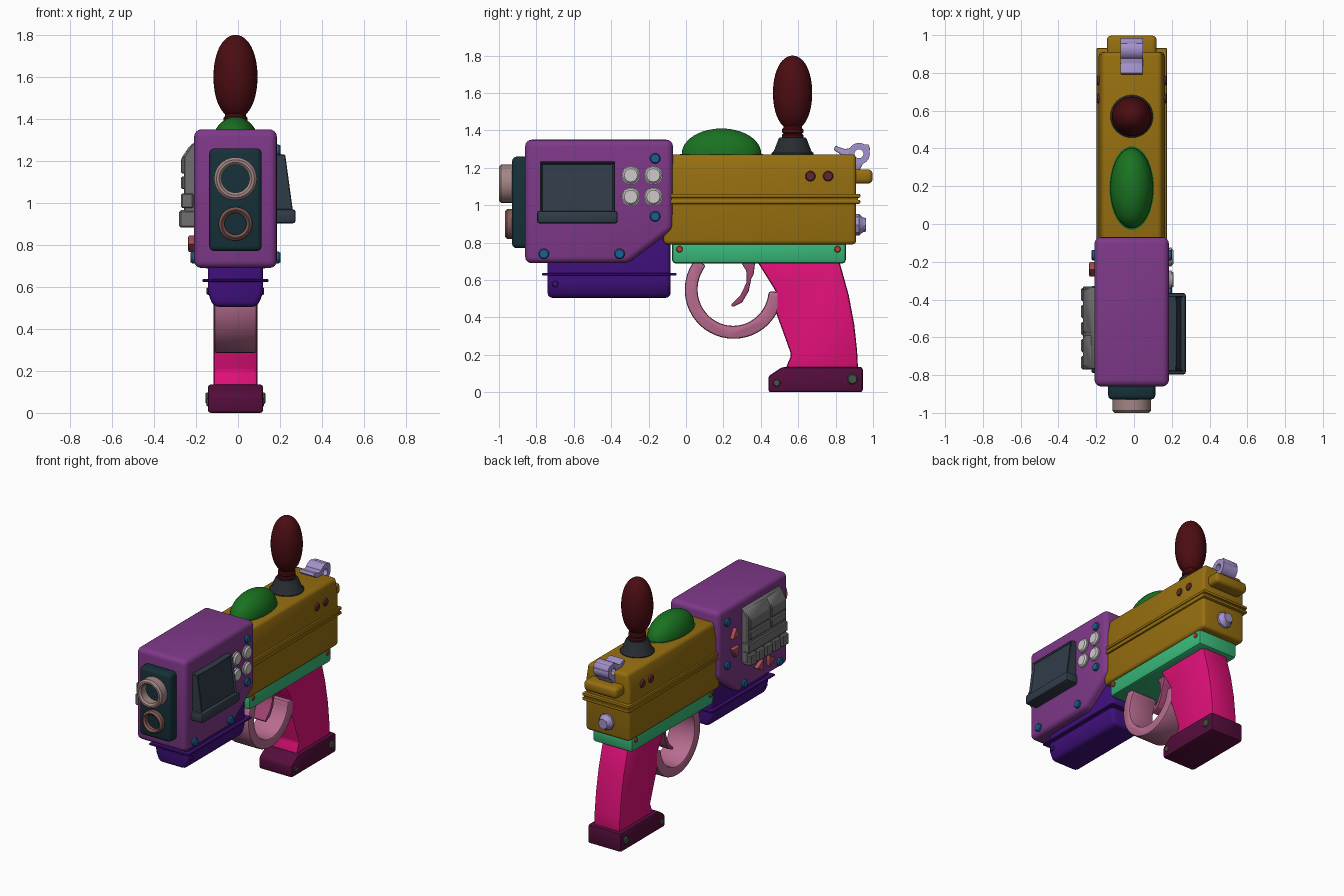
import bpy, bmesh, math
from mathutils import Vector

if "Cube" in bpy.data.objects:
    bpy.data.objects.remove(bpy.data.objects["Cube"])

CX = -0.012  # centre line of the body
COL = dict(purple=(.21, .04, .25), teal=(.008, .03, .04), rose=(.36, .24, .23), copper=(.22, .1, .09),
           slate=(.03, .045, .065), white=(.62, .58, .6), blue=(.01, .12, .3), red=(.4, .08, .1),
           indigo=(.05, .005, .2), gold=(.31, .16, .005), green=(.01, .17, .015), coal=(.02, .025, .03),
           maroon=(.07, .004, .006), lilac=(.37, .29, .6), mint=(.04, .48, .19), orange=(.5, .06, .02),
           brown=(.12, .02, .03), pink=(.75, .005, .19), wine=(.09, .004, .045), olive=(.06, .09, .06),
           blush=(.48, .15, .28), plum=(.35, .06, .17), grey=(.16, .16, .16))


def finish(name, bm, col):
    bmesh.ops.remove_doubles(bm, verts=bm.verts, dist=1e-5)
    bmesh.ops.recalc_face_normals(bm, faces=bm.faces)
    me = bpy.data.meshes.new(name)
    bm.to_mesh(me)
    bm.free()
    ob = bpy.data.objects.new(name, me)
    ob.location.x = CX
    bpy.context.collection.objects.link(ob)
    mat = bpy.data.materials.get(col) or bpy.data.materials.new(col)
    mat.diffuse_color = (*COL[col], 1)
    mat.use_nodes = True
    mat.node_tree.nodes["Principled BSDF"].inputs["Base Color"].default_value = mat.diffuse_color
    me.materials.append(mat)
    bpy.ops.object.select_all(action='DESELECT')
    ob.select_set(True)
    bpy.context.view_layer.objects.active = ob
    bpy.ops.object.shade_smooth_by_angle(angle=math.radians(35))
    return ob


def prism(name, pts, a, b, col, axis='x', bev=0.0, seg=2, inset=None):
    """Extrude a profile: (y,z) along x, or (x,z) along y; bevel sharp edges."""
    bm = bmesh.new()
    at = (lambda p, h: (h, p[0], p[1])) if axis == 'x' else (lambda p, h: (p[0], h, p[1]))
    f = bm.faces.new([bm.verts.new(at(p, a)) for p in pts])
    ex = bmesh.ops.extrude_face_region(bm, geom=[f])['geom']
    step = Vector(at((0, 0), b - a))
    for v in ex:
        if isinstance(v, bmesh.types.BMVert):
            v.co += step
    bmesh.ops.recalc_face_normals(bm, faces=bm.faces)
    bm.normal_update()
    if inset:
        side = [f for f in bm.faces if f.normal.x * inset[0] > .8 and len(f.verts) == 4
                and abs(f.calc_center_median().x) > .2]
        bmesh.ops.inset_region(bm, faces=side, thickness=inset[1], depth=0)
        for v in {v for f in side for v in f.verts}:
            v.co.x -= inset[0] * inset[2]
    if bev:
        edges = [e for e in bm.edges if e.calc_face_angle(0) > .4]
        bmesh.ops.bevel(bm, geom=edges, offset=bev, segments=seg, profile=.5,
                        affect='EDGES', clamp_overlap=True)
    return finish(name, bm, col)


def box(name, x, y, z, col, bev=.01, seg=2):
    return prism(name, [(y[0], z[0]), (y[1], z[0]), (y[1], z[1]), (y[0], z[1])], *x, col, bev=bev, seg=seg)


def lathe(name, prof, loc, col, axis='z', n=32, sy=1):
    """Revolve (radius, height) points about an axis through loc."""
    bm = bmesh.new()
    rings = []
    for i in range(n):
        c, s = math.cos(math.tau * i / n), math.sin(math.tau * i / n)
        rings.append([bm.verts.new(Vector(loc) + Vector(
            {'x': (h, r * c, r * s), 'y': (r * c, h, r * s), 'z': (r * c, r * s * sy, h)}[axis]))
            for r, h in prof])
    for i in range(n):
        p, q = rings[i], rings[(i + 1) % n]
        for j in range(len(prof) - 1):
            bm.faces.new((p[j], p[j + 1], q[j + 1], q[j]))
    return finish(name, bm, col)


def screw(name, r, x0, x1, y, z, col, n=16):
    b = (x1 - x0) * .3
    return lathe(name, [(0, x0), (r, x0), (r, x1 - b), (r * .8, x1), (0, x1)], (0, y, z), col, 'x', n)


def tube(name, ro, ri, h0, h1, loc, col, axis):
    c = .012
    return lathe(name, [(ro, h0 + c), (ro - c, h0), (ri + c, h0), (ri, h0 + c), (ri, h1), (ro, h1), (ro, h0 + c)],
                 loc, col, axis, 40)


# Front housing with its nose plate and two lens rings
prism('front_housing', [(-.86, .69), (-.31, .69), (-.07, .87), (-.07, 1.35), (-.86, 1.35)],
      -.197, .197, 'purple', bev=.035, seg=4)
box('nose_plate', (-.125, .125), (-.93, -.83), (.77, 1.26), 'teal', .025, 3)
tube('upper_lens_ring', .102, .066, -1.0, -.92, (0, 0, 1.115), 'rose', 'y')
tube('lower_lens_ring', .08, .052, -.968, -.92, (0, 0, .9), 'copper', 'y')

# Right side: tilted screen, ledge and four buttons
prism('screen', [(.18, 1.235), (.237, 1.23), (.275, .95), (.18, .95)], -.78, -.38, 'slate', 'y',
      bev=.004, seg=1, inset=(1, .018, .012))
box('screen_ledge', (.18, .287), (-.797, -.365), (.902, .97), 'slate', .015)
for y in (-.295, -.175):
    for z in (1.045, 1.16):
        tube('button_rim', .05, .036, .19, .21, (0, y, z), 'white', 'x')
        screw('button', .044, .19, .222, y, z, 'white', 24)

# Housing screws on both sides
for s in (-1, 1):
    for y, z in ((-.165, 1.25), (-.165, .94), (-.355, .74), (-.76, .74)):
        screw('housing_screw', .028, .19 * s, .214 * s, y, z, 'blue')

# Left side: grey vent panel and arrow keys
prism('vent_panel', [(-.18, 1.285), (-.205, 1.285), (-.246, 1.22), (-.246, .9), (-.18, .9)], -.765, -.335,
      'grey', 'y', bev=.006, seg=1)
for y0, y1 in ((-.755, -.59), (-.575, -.345)):
    prism('vent_upper_plate', [(-.2, 1.27), (-.22, 1.27), (-.259, 1.21), (-.259, 1.14), (-.2, 1.14)],
          y0, y1, 'grey', 'y', bev=.005, seg=1)
    box('vent_middle_plate', (-.259, -.2), (y0, y1), (1.065, 1.125), 'grey', .006, 1)
box('vent_band', (-.259, -.2), (-.77, -.33), (.975, 1.045), 'grey', .006, 1)
for i in range(5):
    y = -.77 + i * .09
    box('vent_tooth', (-.268, -.19), (y, y + .072), (.882, .965), 'grey', .008, 1)
for i, (y, z, a) in enumerate(((-.24, 1.14, 90), (-.24, 1.02, 270), (-.52, .805, 0), (-.64, .805, 180))):
    tri = [(y + .048 * math.cos(math.radians(a + k)), z + .048 * math.sin(math.radians(a + k)))
           for k in (0, 120, 240)]
    prism('arrow_key', tri, -.225, -.19, 'red', bev=.006)

# Lower pack under the housing
prism('lower_pack', [(-.132, .87), (-.132, .57), (-.104, .505), (.104, .505), (.132, .57), (.132, .87)],
      -.74, -.082, 'indigo', 'y', bev=.025, seg=3)
box('lower_pack_rim', (-.158, .158), (-.77, -.05), (.624, .638), 'indigo', .004, 1)
for s in (-1, 1):
    screw('pack_screw', .018, .11 * s, .137 * s, -.7, .58, 'indigo')

# Upper body with double seam and rear block
prism('upper_body', [(-.175, .79), (.175, .79), (.175, 1.16), (.158, 1.272), (-.158, 1.272), (-.175, 1.16)],
      -.12, .91, 'gold', 'y', bev=.022, seg=3)
for z in (1.018, 1.05):
    box('body_seam', (-.187, .187), (-.1, .932), (z - .011, z + .011), 'gold', .008)
box('body_seam_core', (-.18, .18), (-.1, .92), (1.015, 1.053), 'gold', .004)
box('rear_block', (-.132, .132), (.86, .998), (1.115, 1.192), 'gold', .025, 3)
lathe('rear_knob', [(0, .89), (.058, .89), (.058, .925), (.04, .945), (.036, .962), (0, .962)],
      (0, 0, .895), 'lilac', 'y', 8)
for s in (-1, 1):
    for y in (.665, .76):
        screw('body_screw', .028, .15 * s, .184 * s, y, 1.155, 'brown')

# Dome on top, with a thin rim
dome = [(.113 * math.cos(t), 1.275 + .135 * math.sin(t)) for t in [math.pi / 2 * i / 12 for i in range(13)]]
lathe('dome', [(0, 1.26), (.118, 1.26), (.118, 1.275)] + dome, (0, .19, 0), 'green', n=48, sy=1.88)

# Joystick: flared base, ringed neck and egg-shaped knob
lathe('stick_base', [(0, 1.25), (.113, 1.25), (.113, 1.278), (.1, 1.29), (.075, 1.355), (.068, 1.362), (0, 1.362)],
      (0, .57, 0), 'coal')
lathe('stick_neck', [(0, 1.35), (.056, 1.35), (.058, 1.375), (.05, 1.382), (.058, 1.39), (.058, 1.405),
                     (.05, 1.412), (.05, 1.45), (0, 1.45)], (0, .57, 0), 'maroon')
egg = [(.105 * math.sin(t) * (1 + .06 * math.cos(t) ** 2), 1.6 - .2 * math.cos(t))
       for t in [math.pi * i / 24 for i in range(25)]]
lathe('stick_knob', egg, (0, .57, 0), 'maroon')

# Hammer with eyelet
lathe('hammer_eye', [(.058, -.06), (.058, .06), (.024, .06), (.024, -.06), (.058, -.06)],
      (0, .925, 1.275), 'lilac', 'x', 24)
prism('hammer_arm', [(.79, 1.295), (.798, 1.318), (.85, 1.3), (.895, 1.31), (.895, 1.245), (.955, 1.24),
                     (.93, 1.19), (.86, 1.19), (.845, 1.26)], -.06, .06, 'lilac', bev=.006)
prism('hammer_ear', [(.945, 1.325), (.975, 1.325), (.985, 1.3), (.97, 1.265), (.952, 1.29)],
      -.06, .06, 'lilac', bev=.004)

# Frame rail
box('frame_rail', (-.158, .158), (-.075, .855), (.688, .81), 'mint', .02)
for s in (-1, 1):
    for y in (-.035, .81):
        screw('rail_screw', .018, .14 * s, .164 * s, y, .765, 'orange')

# Grip and foot
prism('grip', [(.38, .7), (.48, .54), (.48, .43), (.563, .2), (.53, .12), (.92, .12), (.915, .22), (.9, .36),
               (.87, .52), (.82, .7)], -.104, .104, 'pink', bev=.015)
prism('grip_foot', [(.44, 0), (.945, 0), (.945, .135), (.515, .135), (.44, .085)], -.132, .132, 'wine', bev=.014)
for s in (-1, 1):
    screw('foot_screw', .02, .12 * s, .137 * s, .485, .05, 'olive')
    screw('foot_screw', .028, .12 * s, .143 * s, .89, .07, 'olive')

# Trigger guard and trigger
angles = [math.radians(140 + 217 * i / 30) for i in range(31)]
arc = [(.255 + .262 * math.cos(a), .548 + .262 * math.sin(a)) for a in angles]
arc += [(.252 + .19 * math.cos(a), .55 + .195 * math.sin(a)) for a in reversed(angles)]
prism('trigger_guard', arc, -.102, .102, 'blush', bev=.012)
prism('trigger', [(.29, .7), (.322, .65), (.325, .59), (.292, .52), (.24, .467), (.25, .455), (.3, .48),
                  (.335, .54), (.35, .61), (.362, .63), (.37, .7)], -.06, .06, 'plum', bev=.006)
